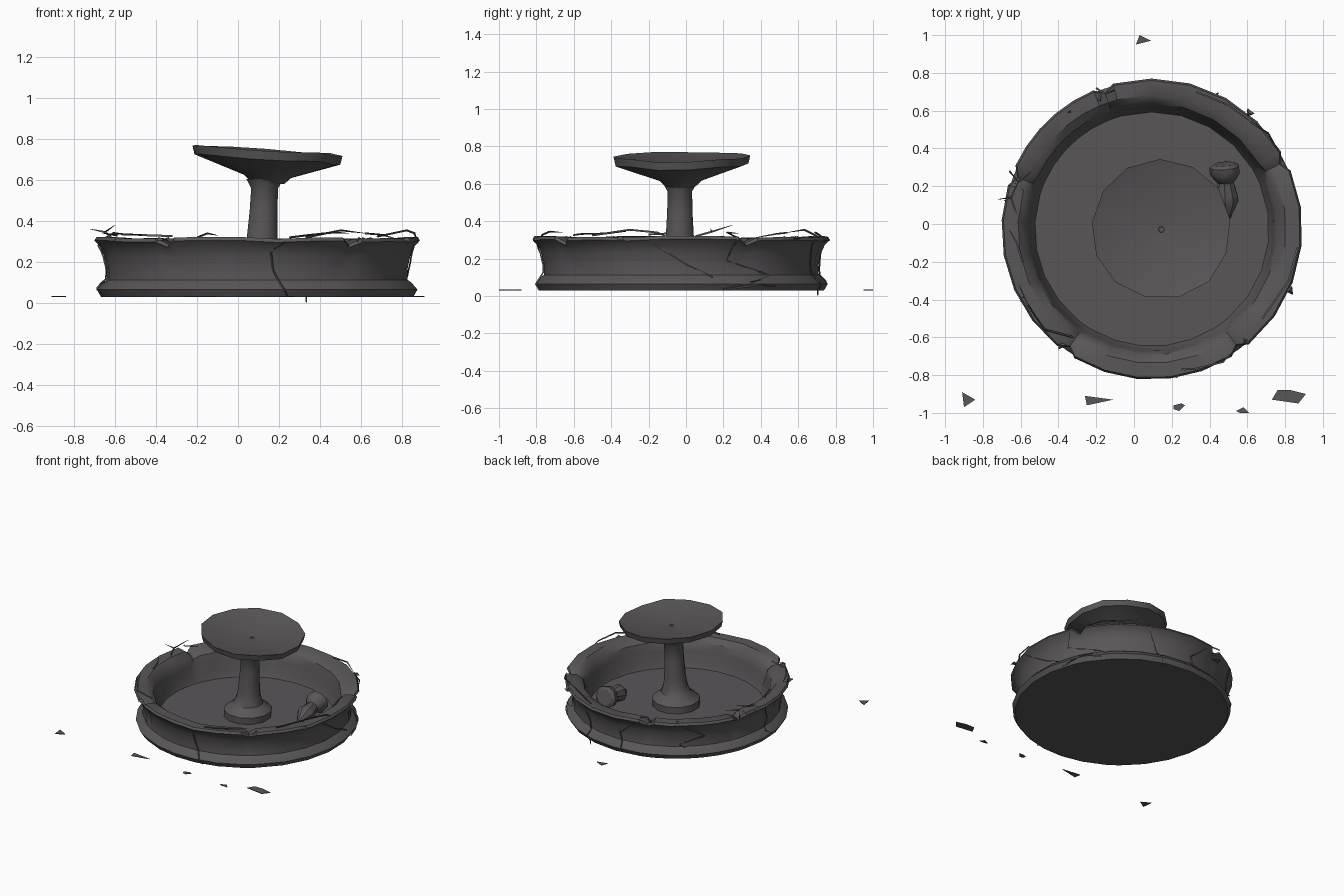
import bpy, bmesh, math, random
from mathutils import Vector, Matrix

if "Cube" in bpy.data.objects:
    bpy.data.objects.remove(bpy.data.objects["Cube"])

random.seed(4)
CX, CY = 0.095, -0.027
stone = bpy.data.materials.new("dark_stone")
stone.diffuse_color = (0.10, 0.093, 0.098, 1)
stone.use_nodes = True
stone.node_tree.nodes["Principled BSDF"].inputs["Base Color"].default_value = stone.diffuse_color


def finish(name, bm, angle=35):
    bmesh.ops.recalc_face_normals(bm, faces=bm.faces)
    me = bpy.data.meshes.new(name)
    bm.to_mesh(me)
    bm.free()
    ob = bpy.data.objects.new(name, me)
    bpy.context.collection.objects.link(ob)
    me.materials.append(stone)
    bpy.ops.object.select_all(action='DESELECT')
    ob.select_set(True)
    bpy.context.view_layer.objects.active = ob
    bpy.ops.object.shade_smooth_by_angle(angle=math.radians(angle))
    return ob


def lathe(name, profile, angles, shape=None, matrix=None, angle=35):
    """Revolve (radius, z) points around z, capped at both ends."""
    bm = bmesh.new()
    rings = []
    for i, (r, z) in enumerate(profile):
        ring = []
        for a in angles:
            rr, zz = shape(i, a, r, z) if shape else (r, z)
            t = math.radians(a)
            ring.append(bm.verts.new((rr * math.cos(t), rr * math.sin(t), zz)))
        rings.append(ring)
    n = len(angles)
    for lo, hi in zip(rings, rings[1:]):
        for k in range(n):
            bm.faces.new((lo[k], lo[(k + 1) % n], hi[(k + 1) % n], hi[k]))
    bm.faces.new(rings[0][::-1])
    bm.faces.new(rings[-1])
    if matrix:
        bm.transform(matrix)
    return finish(name, bm, angle)


def even(n, start=0):
    return [start + 360 * k / n for k in range(n)]


def stick(name, points, w=0.005):
    """Thin three-sided rod along a path, pointed at its end."""
    bm = bmesh.new()
    pts = [Vector(p) for p in points]
    rings = []
    for i, p in enumerate(pts):
        d = (pts[min(i + 1, len(pts) - 1)] - pts[max(i - 1, 0)]).normalized()
        u = d.orthogonal().normalized()
        v = d.cross(u)
        s = w if i < len(pts) - 1 else w * 0.2
        rings.append([bm.verts.new(p + s * (u * math.cos(t) + v * math.sin(t)))
                      for t in (0, 2.09, 4.19)])
    for a, b in zip(rings, rings[1:]):
        for k in range(3):
            bm.faces.new((a[k], a[(k + 1) % 3], b[(k + 1) % 3], b[k]))
    bm.faces.new(rings[0])
    bm.faces.new(rings[-1])
    finish(name, bm)


# Basin: five rim sections with pinched, chipped joints
seams = [27, 109, 159, 235, 306]
angles = []
for s, e in zip(seams, seams[1:] + [387]):
    angles += [s] + [s + 4 + (e - s - 8) * k / 5 for k in range(6)]
base = [(0.765, 0.03), (0.785, 0.065), (0.755, 0.10), (0.737, 0.112)]
wall = [(0.735, 0.16), (0.750, 0.23), (0.770, 0.275), (0.797, 0.30),
        (0.787, 0.317), (0.71, 0.315), (0.665, 0.28), (0.648, 0.22)]
floor = [(0.635, 0.13), (0.62, 0.095)]
rough = {a: random.uniform(-0.006, 0.006) for a in angles}


def chip(i, a, r, z):
    if i in (7, 8, 9):
        z += rough[a]
    if i in range(4, 12) and a in seams:
        mid = 0.70
        return mid + (r - mid) * 0.65, z - 0.24 * max(0, z - 0.18)
    return r, z


lathe("basin", base + wall + floor, angles, chip,
      Matrix.Translation((CX, CY, 0)))


def on_wall(a, z, lift=0.004):
    """Point on the outer basin wall at an angle and height."""
    prof = sorted((h, r) for r, h in base + wall[:4])
    r = prof[0][1]
    for (z0, r0), (z1, r1) in zip(prof, prof[1:]):
        if z >= z0:
            r = r0 + (r1 - r0) * min(1, (z - z0) / (z1 - z0))
    t = math.radians(a)
    return (CX + (r + lift) * math.cos(t), CY + (r + lift) * math.sin(t), z)


# Pedestal, leaning slightly
lean = Matrix.Translation((0.102, -0.033, 0))
lean[0][2] = 0.05
lathe("pedestal", [(0.17, 0.085), (0.172, 0.145), (0.155, 0.16), (0.105, 0.195),
                   (0.086, 0.25), (0.078, 0.31), (0.070, 0.45),
                   (0.068, 0.56), (0.095, 0.605)], even(12, 15), matrix=lean)

# Tilted shallow dish with an uneven lip
lip = {a: random.uniform(-0.008, 0.008) for a in even(13, 8)}


def tilt(i, a, r, z):
    wave = lip[a] if i in (2, 3, 4) else 0
    return r + wave * 0.6, z - 0.068 * r * math.cos(math.radians(a)) + wave


lathe("dish", [(0.08, 0.585), (0.115, 0.617), (0.36, 0.702), (0.37, 0.745),
               (0.34, 0.737), (0.16, 0.708), (0.016, 0.70), (0.014, 0.695)],
      even(13, 8), tilt, Matrix.Translation((0.145, -0.03, 0)))

# Fallen finial lying on the basin floor, along its own axis
axis = Vector((-0.02, 0.28, 0.06)).normalized()
lathe("fallen_finial", [(0.008, 0), (0.064, 0.10), (0.06, 0.13), (0.044, 0.20),
                        (0.062, 0.22), (0.081, 0.25), (0.081, 0.285), (0.06, 0.30)],
      even(9), matrix=Matrix.Translation((0.50, 0.025, 0.115))
      @ axis.to_track_quat('Z', 'Y').to_matrix().to_4x4())

# Cracks on the outer wall, as (angle, height) paths
cracks = [
    [(281, 0.03), (276, 0.16), (275, 0.25), (280, 0.30)],
    [(-11, 0.28), (2, 0.17), (12, 0.11), (13, 0.10)],
    [(22, 0.29), (19, 0.19), (40, 0.11), (17, 0.035)],
    [(17, 0.035), (33, 0.06), (41, 0.05)],
    [(64, 0.30), (68, 0.20), (71, 0.08), (72, 0.04), (72, 0.0)],
    [(178, 0.28), (184, 0.17), (180, 0.10), (183, 0.06)],
    [(128, 0.29), (140, 0.19), (126, 0.13), (139, 0.04)],
    [(102, 0.28), (92, 0.17), (95, 0.05)],
]
for k, path in enumerate(cracks):
    pts = []
    for (a, z), (b, y) in zip(path, path[1:]):
        pts += [on_wall(a + (b - a) * s / 4, z + (y - z) * s / 4) for s in range(4)]
    stick(f"wall_crack_{k}", pts + [on_wall(*path[-1])])

# Dry twigs resting on the rim
twigs = [
    [(0.25, -0.77, 0.32), (0.33, -0.765, 0.33), (0.47, -0.73, 0.345), (0.54, -0.66, 0.34)],
    [(0.68, -0.50, 0.325), (0.82, -0.30, 0.355), (0.86, -0.15, 0.34), (0.88, -0.05, 0.29)],
    [(-0.32, -0.60, 0.325), (-0.47, -0.56, 0.33), (-0.56, -0.43, 0.335), (-0.61, -0.32, 0.345)],
    [(-0.59, -0.20, 0.33), (-0.62, -0.10, 0.335), (-0.66, -0.03, 0.34)],
    [(-0.62, 0.05, 0.32), (-0.65, 0.14, 0.345), (-0.60, 0.25, 0.38)],
    [(-0.65, 0.14, 0.345), (-0.72, 0.13, 0.36)],
    [(-0.66, 0.28, 0.31), (-0.61, 0.22, 0.34), (-0.54, 0.28, 0.335)],
    [(-0.20, 0.72, 0.32), (-0.15, 0.69, 0.34), (-0.10, 0.71, 0.33)],
    [(0.33, 0.70, 0.32), (0.50, 0.63, 0.355), (0.62, 0.54, 0.34)],
    [(0.62, 0.54, 0.34), (0.71, 0.48, 0.33), (0.78, 0.36, 0.31)],
]
for k, path in enumerate(twigs):
    stick(f"rim_twig_{k}", path, 0.006)

# Small chips caught on the rim
for k, (a, r) in enumerate([(8, .77), (-24, .80), (-50, .77), (45, .78), (50, .80), (112, .74),
                            (125, .76), (163, .76), (169, .77), (208, .77), (232, .78)]):
    bm = bmesh.new()
    bmesh.ops.create_cone(bm, cap_ends=True, segments=3, radius1=0.028,
                          radius2=0, depth=0.02)
    bm.transform(Matrix.Translation((CX + r * math.cos(math.radians(a)),
                                     CY + r * math.sin(math.radians(a)), 0.312))
                 @ Matrix.Rotation(random.uniform(0, 6), 4, 'Z')
                 @ Matrix.Rotation(random.uniform(-0.6, 0.6), 4, 'X'))
    finish(f"rim_chip_{k}", bm)

# Flat shards scattered on the ground
shards = [
    [(0.03, 1.0), (0.09, 0.97), (0.01, 0.95)],
    [(-0.91, -0.89), (-0.84, -0.93), (-0.90, -0.97)],
    [(-0.26, -0.91), (-0.11, -0.93), (-0.25, -0.96)],
    [(0.21, -0.96), (0.25, -0.95), (0.27, -0.96), (0.24, -0.99), (0.21, -0.98)],
    [(0.54, -0.99), (0.58, -0.97), (0.61, -1.0), (0.56, -1.0)],
    [(0.73, -0.93), (0.76, -0.88), (0.83, -0.88), (0.91, -0.90), (0.87, -0.95)],
]
for k, pts in enumerate(shards):
    bm = bmesh.new()
    f = bm.faces.new([bm.verts.new((x, y, 0.03)) for x, y in pts])
    up = bmesh.ops.extrude_face_region(bm, geom=[f])["geom"]
    for v in up:
        if isinstance(v, bmesh.types.BMVert):
            v.co.z += 0.004
    finish(f"ground_shard_{k}", bm)
